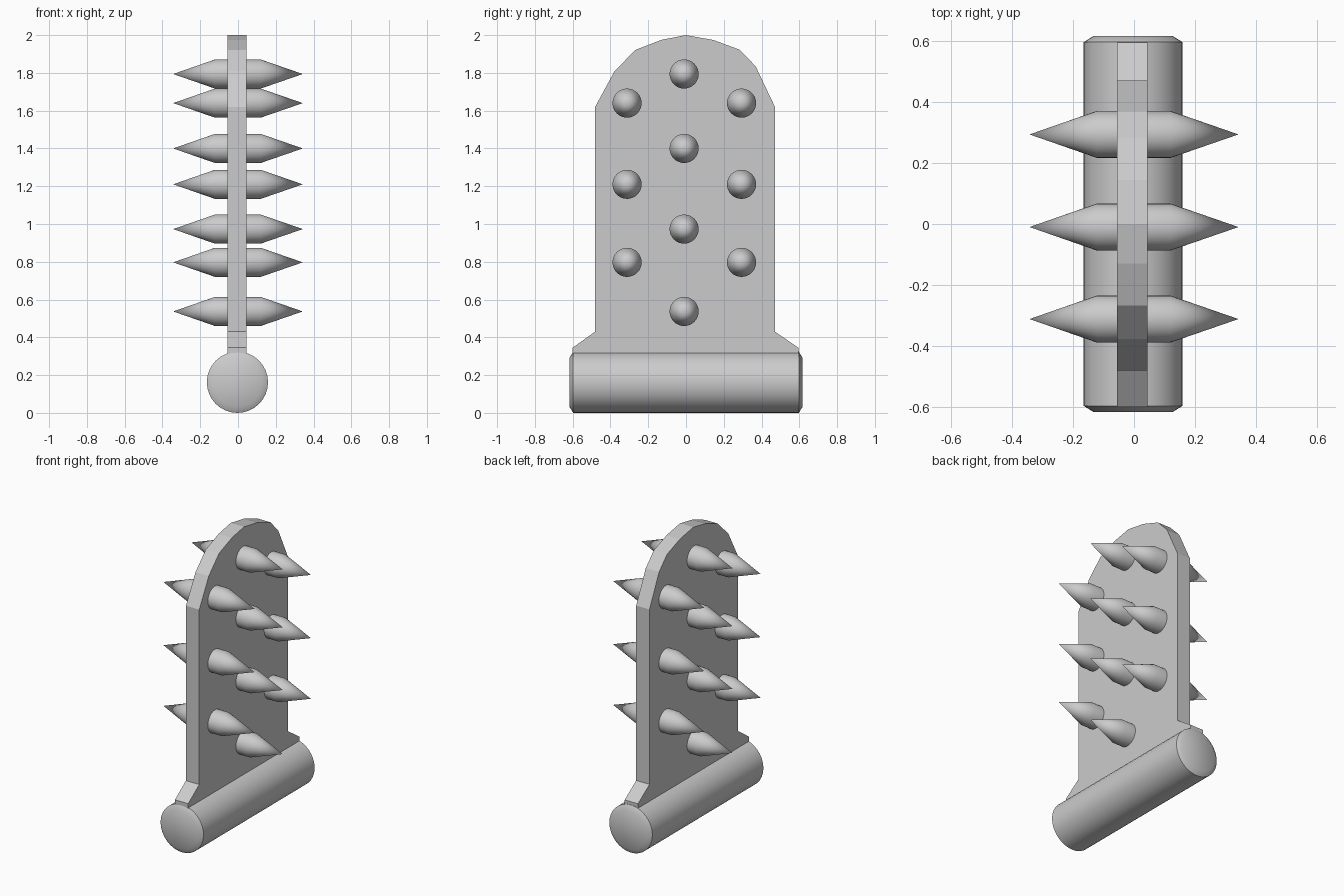
import bpy, bmesh
from math import pi, sin, cos

if "Cube" in bpy.data.objects:
    bpy.data.objects.remove(bpy.data.objects["Cube"])


def make_object(name, bm, smooth=True):
    bmesh.ops.recalc_face_normals(bm, faces=bm.faces)
    mesh = bpy.data.meshes.new(name)
    bm.to_mesh(mesh)
    bm.free()
    obj = bpy.data.objects.new(name, mesh)
    bpy.context.collection.objects.link(obj)
    if smooth:
        bpy.ops.object.select_all(action='DESELECT')
        bpy.context.view_layer.objects.active = obj
        obj.select_set(True)
        bpy.ops.object.shade_smooth_by_angle(angle=0.6)
    return obj


def turned(name, profile, place, sides=32):
    """Solid of rings (radius, distance along axis); radius 0 makes a tip."""
    bm = bmesh.new()
    rings = []
    for r, d in profile:
        n = sides if r else 1
        rings.append([bm.verts.new(place(r * cos(2 * pi * i / sides),
                                         r * sin(2 * pi * i / sides), d))
                      for i in range(n)])
    for a, b in zip(rings, rings[1:]):
        for i in range(sides):
            j = (i + 1) % sides
            if len(a) == 1:
                bm.faces.new((a[0], b[i], b[j]))
            elif len(b) == 1:
                bm.faces.new((a[i], a[j], b[0]))
            else:
                bm.faces.new((a[i], a[j], b[j], b[i]))
    for ring in (rings[0], rings[-1]):
        if len(ring) > 1:
            bm.faces.new(ring)
    return make_object(name, bm)


# Flat plate with flared foot and faceted rounded top
outline = [(-0.60, 0.25), (0.595, 0.25), (0.595, 0.345), (0.471, 0.43),
           (0.471, 1.62), (0.368, 1.836), (0.283, 1.923), (0.145, 1.974),
           (0.0, 2.0), (-0.13, 1.975), (-0.267, 1.922), (-0.378, 1.81),
           (-0.481, 1.62), (-0.481, 0.43), (-0.60, 0.345)]
bm = bmesh.new()
face = bm.faces.new([bm.verts.new((-0.055, y, z)) for y, z in outline])
ext = bmesh.ops.extrude_face_region(bm, geom=[face])
bmesh.ops.translate(bm, vec=(0.1, 0, 0),
                    verts=[v for v in ext['geom'] if isinstance(v, bmesh.types.BMVert)])
make_object("plate", bm, smooth=False)

# Chamfered base roller along y
turned("base_roller",
       [(0.13, -0.617), (0.162, -0.597), (0.162, 0.597), (0.13, 0.617)],
       lambda u, v, d: (-0.003 + u, d, 0.162 + v))

# Staggered double-ended spikes through the plate
spots = [(-0.01, z) for z in (1.794, 1.4, 0.973, 0.537)]
spots += [(y, z) for y in (-0.312, 0.294) for z in (1.64, 1.21, 0.797)]
for k, (cy, cz) in enumerate(spots):
    turned(f"spike_{k + 1}",
           [(0, -0.343), (0.077, -0.122), (0.077, 0.12), (0, 0.343)],
           lambda u, v, d: (d, cy + u, cz + v))
